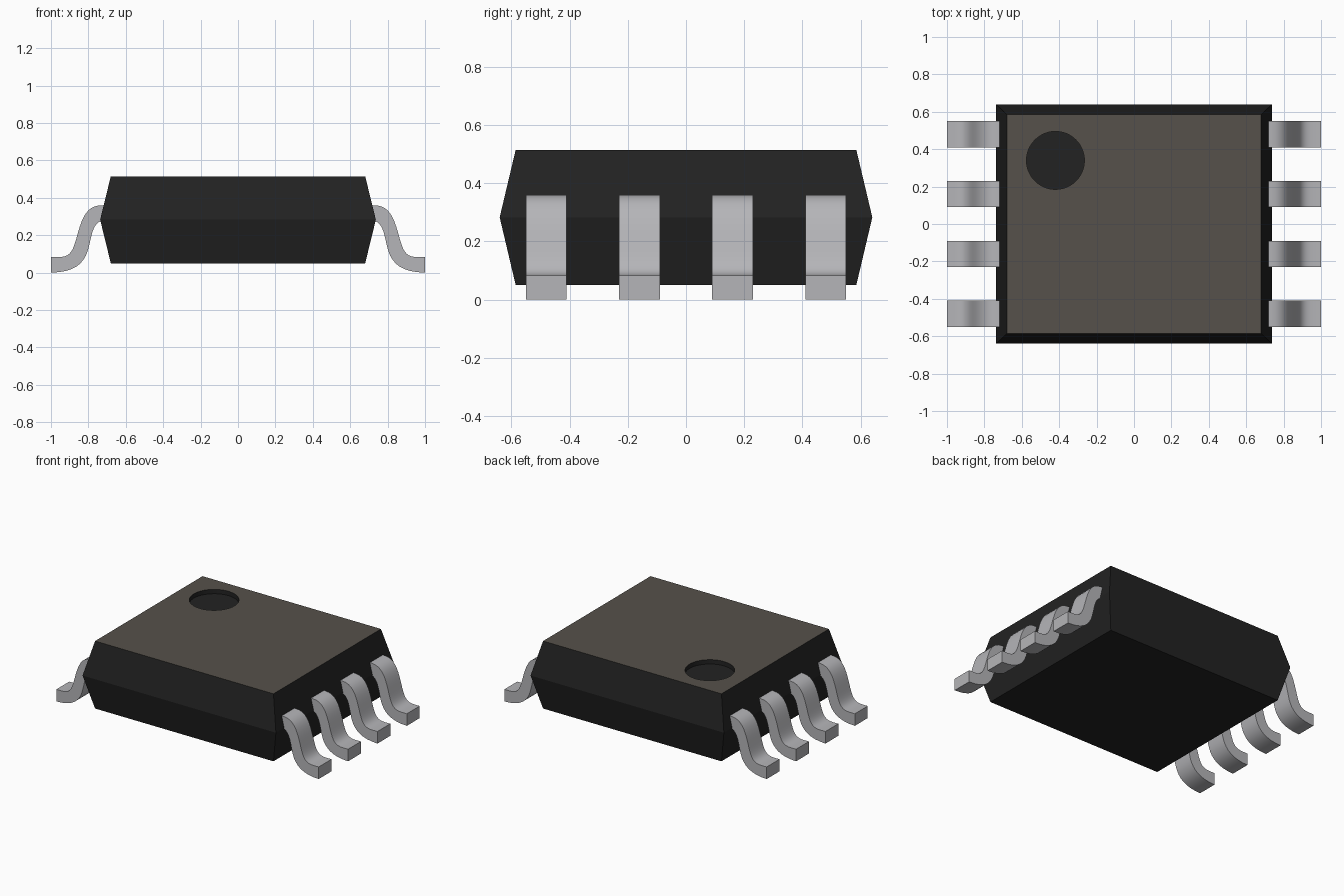
import bpy, bmesh, math
from mathutils import Vector
from mathutils.geometry import interpolate_bezier

cube = bpy.data.objects.get("Cube")
if cube:
    bpy.data.objects.remove(cube, do_unlink=True)


def material(name, rgb, roughness=0.6):
    m = bpy.data.materials.new(name)
    m.use_nodes = True
    m.diffuse_color = (*rgb, 1)
    bsdf = m.node_tree.nodes["Principled BSDF"]
    bsdf.inputs["Base Color"].default_value = (*rgb, 1)
    bsdf.inputs["Roughness"].default_value = roughness
    return m


BLACK = material("black resin", (0.016, 0.016, 0.016))
BROWN = material("brown grey top", (0.093, 0.083, 0.070))
METAL = material("tinned metal", (0.46, 0.46, 0.48))


def finish(bm, name, mats):
    bmesh.ops.recalc_face_normals(bm, faces=bm.faces)
    mesh = bpy.data.meshes.new(name)
    bm.to_mesh(mesh)
    bm.free()
    for m in mats:
        mesh.materials.append(m)
    ob = bpy.data.objects.new(name, mesh)
    bpy.context.collection.objects.link(ob)
    return ob


def bridge(bm, a, b):
    n = len(a)
    for i in range(n):
        j = (i + 1) % n
        bm.faces.new((a[i], a[j], b[j], b[i]))


def loop_edges(bm, ring):
    return [bm.edges.get(p) or bm.edges.new(p)
            for p in zip(ring, ring[1:] + ring[:1])]


# Body: tapered above and below a widest line, with a round dimple in the top
TOP, DEPTH, RADIUS, SEGMENTS = 0.515, 0.03, 0.155, 48
bm = bmesh.new()


def rectangle(x, y, z):
    return [bm.verts.new((sx * x, sy * y, z))
            for sx, sy in ((-1, -1), (1, -1), (1, 1), (-1, 1))]


def circle(z):
    steps = [math.tau * i / SEGMENTS for i in range(SEGMENTS)]
    return [bm.verts.new((-0.42 + RADIUS * math.cos(a),
                          0.34 + RADIUS * math.sin(a), z)) for a in steps]


bottom = rectangle(0.68, 0.585, 0.05)
middle = rectangle(0.737, 0.64, 0.283)
top = rectangle(0.68, 0.585, TOP)
rim, floor = circle(TOP), circle(TOP - DEPTH)
bm.faces.new(bottom)
bridge(bm, bottom, middle)
bridge(bm, middle, top)
bridge(bm, rim, floor)
bm.faces.new(floor)
bmesh.ops.triangle_fill(bm, edges=loop_edges(bm, top) + loop_edges(bm, rim),
                        use_beauty=True, normal=(0, 0, 1))
for f in bm.faces:
    if all(v.co.z > TOP - 0.001 for v in f.verts):
        f.material_index = 1
finish(bm, "body", [BLACK, BROWN])


# Leads: an S-shaped side profile given width, four on each side
def curve(*pts, n=10):
    return interpolate_bezier(*[Vector((x, 0, z)) for x, z in pts], n)


outer = (curve((0.73, 0.36), (0.82, 0.36), (0.84, 0.27), (0.865, 0.18))
         + curve((0.865, 0.18), (0.885, 0.11), (0.90, 0.083), (0.96, 0.083))[1:])
inner = (curve((0.70, 0.283), (0.775, 0.283), (0.78, 0.21), (0.797, 0.14))
         + curve((0.797, 0.14), (0.815, 0.06), (0.86, 0.002), (1.0, 0.0))[1:])
outline = ([Vector((0.70, 0, 0.36))] + outer
           + [Vector((1.0, 0, 0.083))] + inner[::-1])
WIDTH = 0.14


def lead(name, side, y):
    bm = bmesh.new()
    near, far = ([bm.verts.new((side * p.x, y + s * WIDTH / 2, p.z))
                  for p in outline] for s in (-1, 1))
    bm.faces.new(near)
    bm.faces.new(far)
    bridge(bm, near, far)
    ob = finish(bm, name, [METAL])
    bpy.ops.object.select_all(action='DESELECT')
    ob.select_set(True)
    bpy.context.view_layer.objects.active = ob
    bpy.ops.object.shade_smooth_by_angle(angle=math.radians(35))


for label, side in (("left", 1), ("right", -1)):
    for i in range(4):
        lead(f"{label}_lead_{i + 1}", side, -0.48 + 0.32 * i)
